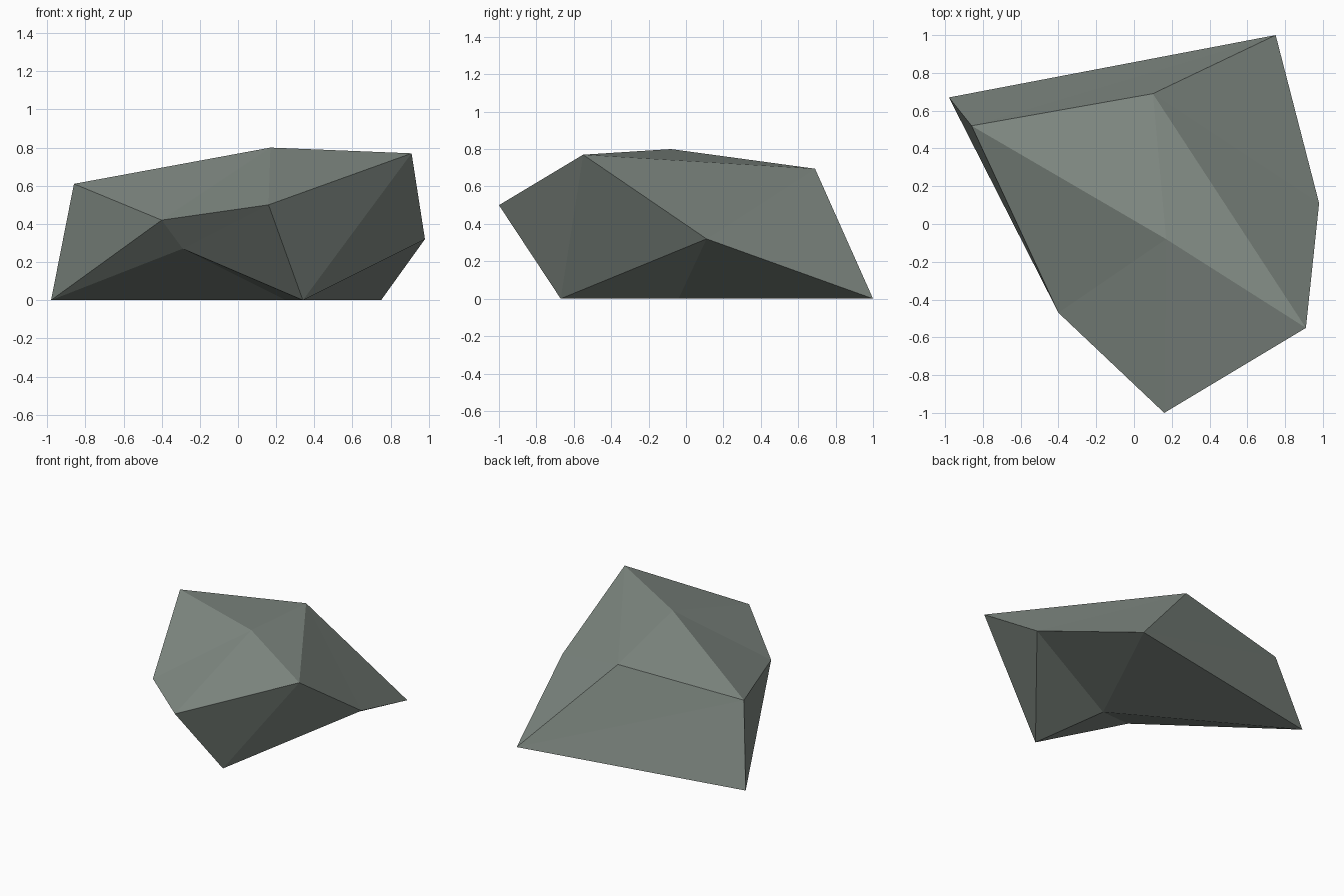
import bpy, bmesh

if "Cube" in bpy.data.objects:
    bpy.data.objects.remove(bpy.data.objects["Cube"])

# Rock: a twelve-point icosahedron pulled out of shape
crown = (0.17, -0.08, 0.80)
base = (0.25, -0.04, 0.0)
upper_ring = [(0.91, -0.55, 0.77), (0.16, -1.0, 0.50), (-0.40, -0.47, 0.42),
              (-0.86, 0.52, 0.61), (0.10, 0.69, 0.695)]
lower_ring = [(0.34, -0.67, 0.0), (-0.29, -0.41, 0.27), (-0.98, 0.67, 0.0),
              (0.75, 1.0, 0.0), (0.98, 0.11, 0.32)]

bm = bmesh.new()
top, bottom = bm.verts.new(crown), bm.verts.new(base)
up = [bm.verts.new(p) for p in upper_ring]
low = [bm.verts.new(p) for p in lower_ring]

# Caps and zigzag band of triangles
for i in range(5):
    j = (i + 1) % 5
    bm.faces.new((top, up[j], up[i]))
    bm.faces.new((up[i], up[j], low[i]))
    bm.faces.new((up[j], low[j], low[i]))
    bm.faces.new((bottom, low[i], low[j]))
bmesh.ops.recalc_face_normals(bm, faces=bm.faces)

mesh = bpy.data.meshes.new("rock")
bm.to_mesh(mesh)
bm.free()
rock = bpy.data.objects.new("rock", mesh)
bpy.context.collection.objects.link(rock)

# Grey-green stone
stone = bpy.data.materials.new("grey_green_stone")
stone.diffuse_color = (0.225, 0.262, 0.235, 1.0)
stone.use_nodes = True
stone.node_tree.nodes["Principled BSDF"].inputs["Base Color"].default_value = stone.diffuse_color
mesh.materials.append(stone)
